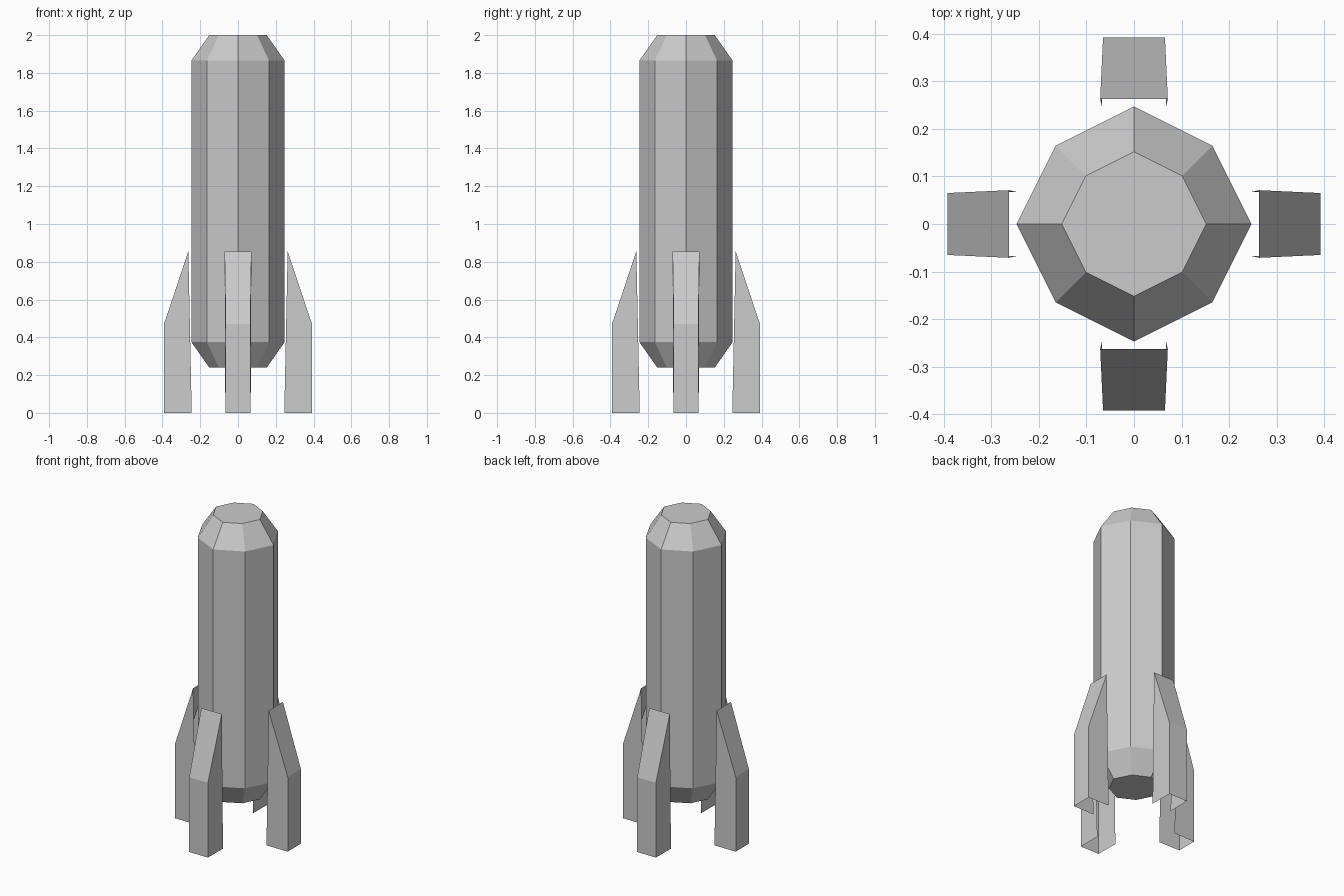
import bpy
import math
from mathutils import Matrix

if "Cube" in bpy.data.objects:
    bpy.data.objects.remove(bpy.data.objects["Cube"])


def make_object(name, verts, faces):
    mesh = bpy.data.meshes.new(name)
    mesh.from_pydata(verts, [], faces)
    mesh.update()
    obj = bpy.data.objects.new(name, mesh)
    bpy.context.collection.objects.link(obj)
    return obj


# Body: eight-sided tube with chamfered ends
SIDES = 8
profile = [(0.152, 0.24), (0.247, 0.375), (0.247, 1.865), (0.152, 2.0)]
verts, faces = [], []
for radius, z in profile:
    for i in range(SIDES):
        a = i * math.tau / SIDES
        r = radius * (0.943 if i % 2 else 1.0)  # diagonal corners sit slightly inward
        verts.append((r * math.cos(a), r * math.sin(a), z))
for k in range(len(profile) - 1):
    for i in range(SIDES):
        j = (i + 1) % SIDES
        faces.append((k * SIDES + i, k * SIDES + j,
                      (k + 1) * SIDES + j, (k + 1) * SIDES + i))
faces.append(tuple(reversed(range(SIDES))))
faces.append(tuple(range(3 * SIDES, 4 * SIDES)))
make_object("body", verts, faces)

# Fins: hollow channels, open at the bottom and toward the body
# side outline as (distance out, half width, height)
outline = [(0.245, 0.067, 0.0), (0.392, 0.065, 0.0),
           (0.392, 0.065, 0.47), (0.263, 0.071, 0.855)]
fin_verts = [(x, s * w, z) for s in (-1, 1) for x, w, z in outline]
fin_faces = [(0, 1, 2, 3), (7, 6, 5, 4), (1, 5, 6, 2), (2, 6, 7, 3)]
for i, side in enumerate(("right", "back", "left", "front")):
    fin = make_object(side + "_fin", fin_verts, fin_faces)
    fin.data.transform(Matrix.Rotation(i * math.pi / 2, 4, 'Z'))
